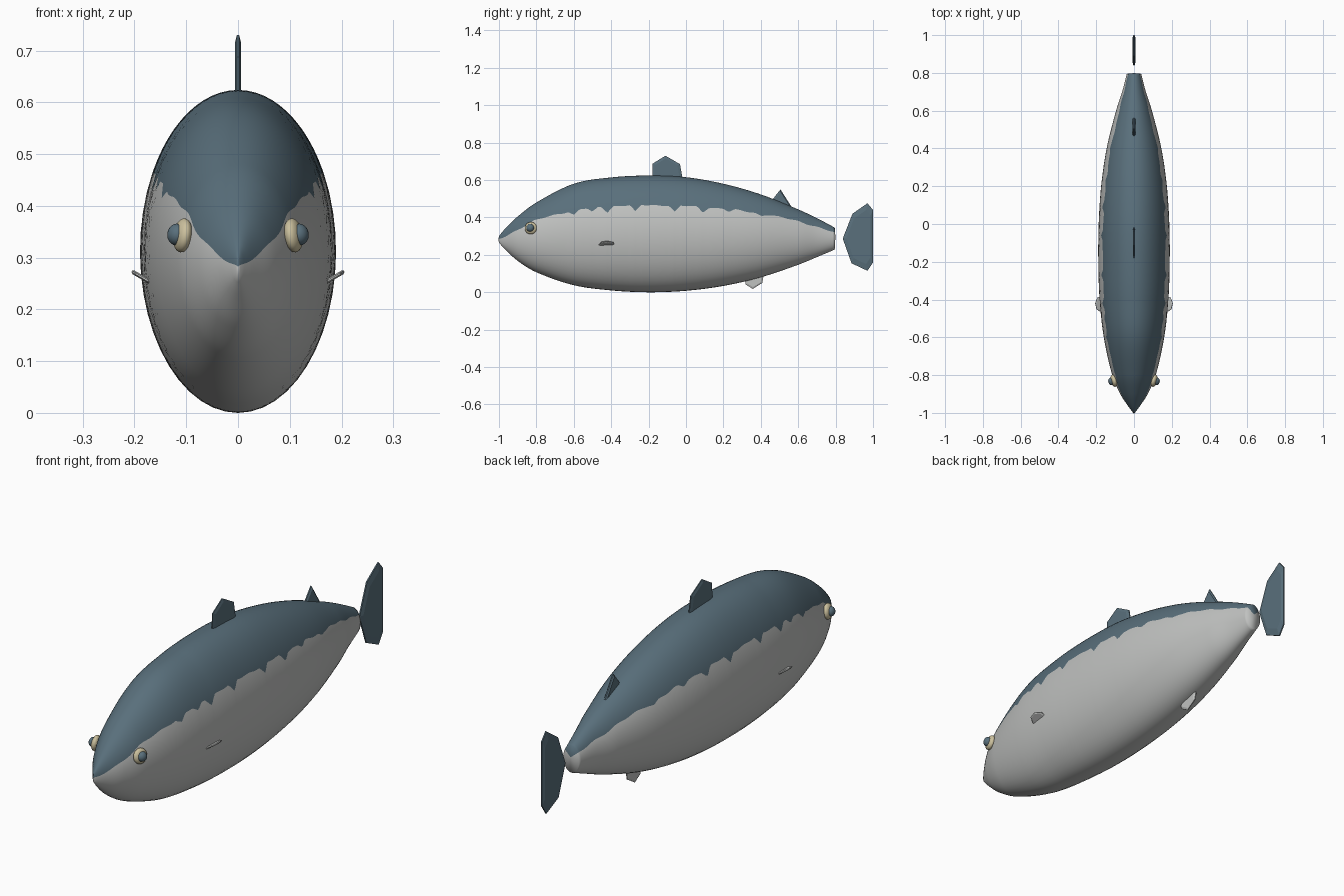
import bpy, bmesh
from math import sin, cos, asin, pi, radians
from mathutils import Matrix, Vector

default_cube = bpy.data.objects.get("Cube")
if default_cube:
    bpy.data.objects.remove(default_cube, do_unlink=True)


def make_material(name, colour):
    material = bpy.data.materials.new(name)
    material.use_nodes = True
    material.diffuse_color = (*colour, 1)
    shader = material.node_tree.nodes["Principled BSDF"]
    shader.inputs["Base Color"].default_value = (*colour, 1)
    shader.inputs["Roughness"].default_value = 0.6
    return material


slate_blue = make_material("slate blue", (0.1, 0.16, 0.2))
pale_grey = make_material("pale grey", (0.53, 0.54, 0.53))
cream = make_material("cream", (0.6, 0.53, 0.34))


def finish(name, bm, materials, smooth=False):
    bmesh.ops.recalc_face_normals(bm, faces=bm.faces)
    mesh = bpy.data.meshes.new(name)
    bm.to_mesh(mesh)
    bm.free()
    for material in materials:
        mesh.materials.append(material)
    for face in mesh.polygons:
        face.use_smooth = smooth
    part = bpy.data.objects.new(name, mesh)
    bpy.context.scene.collection.objects.link(part)
    return part


# Body stations: y, top, bottom, half width, height of the colour line
STATIONS = [
    (-1, 0.3, 0.265, 0.004, 0.285),
    (-0.97, 0.337, 0.232, 0.027, 0.298),
    (-0.9, 0.405, 0.168, 0.073, 0.335),
    (-0.8, 0.48, 0.107, 0.115, 0.385),
    (-0.6, 0.58, 0.038, 0.16, 0.437),
    (-0.4, 0.614, 0.01, 0.182, 0.46),
    (-0.2, 0.624, 0, 0.189, 0.466),
    (0, 0.615, 0.008, 0.187, 0.46),
    (0.2, 0.58, 0.034, 0.174, 0.447),
    (0.4, 0.523, 0.08, 0.145, 0.42),
    (0.6, 0.443, 0.147, 0.095, 0.38),
    (0.7, 0.396, 0.188, 0.063, 0.35),
    (0.795, 0.346, 0.228, 0.038, 0.318),
]


def slope(i, k):
    a, b = STATIONS[max(i - 1, 0)], STATIONS[min(i + 1, len(STATIONS) - 1)]
    return (b[k] - a[k]) / (b[0] - a[0])


def section(y):
    """Smooth interpolation between body stations."""
    i = max(j for j in range(len(STATIONS) - 1) if STATIONS[j][0] <= y + 1e-6)
    a, b = STATIONS[i], STATIONS[i + 1]
    d = b[0] - a[0]
    t = (y - a[0]) / d
    return [a[k] * (1 + 2 * t) * (1 - t) ** 2 + b[k] * t * t * (3 - 2 * t)
            + d * (slope(i, k) * t * (1 - t) ** 2 - slope(i + 1, k) * t * t * (1 - t))
            for k in range(1, 5)]


# Short points hanging from the colour line: y, depth
DRIPS = [(-0.6, 0.025), (-0.5, 0.025), (-0.42, 0.03), (-0.27, 0.038),
         (-0.06, 0.035), (0.09, 0.028), (0.23, 0.015), (0.4, 0.01)]

# Body: loft with one vertex row running along the colour line
RINGS, UPPER, LOWER = 170, 24, 32
bm = bmesh.new()
rings = []
for r in range(RINGS + 1):
    y = -1 + 1.795 * r / RINGS
    top, bottom, width, line = section(y)
    line += 0.005 * sin(41 * y) * sin(17 * y)
    for at, depth in DRIPS:
        line -= depth * max(0, 1 - abs(y - at) / 0.03)
    middle, half = (top + bottom) / 2, (top - bottom) / 2
    split = asin(max(-0.95, min(0.95, (line - middle) / half)))
    angles = [split + (pi - 2 * split) * j / UPPER for j in range(UPPER)]
    angles += [pi - split + (pi + 2 * split) * j / LOWER for j in range(LOWER)]
    rings.append([bm.verts.new((width * cos(a), y, middle + half * sin(a))) for a in angles])
count = UPPER + LOWER
for a, b in zip(rings, rings[1:]):
    for j in range(count):
        n = (j + 1) % count
        bm.faces.new((a[j], a[n], b[n], b[j])).material_index = 0 if j < UPPER else 1
# Rounded ends, coloured by the same rows
for ring, bulge in ((rings[0], -0.003), (rings[-1], 0.004)):
    centre = sum((v.co for v in ring), Vector()) / count
    tip = bm.verts.new(centre + Vector((0, bulge, 0)))
    for j in range(count):
        face = bm.faces.new((ring[j], ring[(j + 1) % count], tip))
        face.material_index = 0 if j < UPPER else 1
finish("body", bm, [slate_blue, pale_grey], smooth=True)


def make_fin(name, outline, thickness, material, matrix=Matrix()):
    """Plate in the y-z plane, thick in the middle and thin at its rim."""
    bm = bmesh.new()
    points = [Vector((0, y, z)) for y, z in outline]
    centre = sum(points, Vector()) / len(points)
    loops = []
    for scale, x in ((0.8, -1), (1, -0.35), (1, 0.35), (0.8, 1)):
        loops.append([bm.verts.new(centre + (p - centre) * scale
                                   + Vector((x * thickness, 0, 0))) for p in points])
    for a, b in zip(loops, loops[1:]):
        for j in range(len(points)):
            n = (j + 1) % len(points)
            bm.faces.new((a[j], a[n], b[n], b[j]))
    bm.faces.new(loops[0])
    bm.faces.new(loops[-1])
    bm.transform(matrix)
    return finish(name, bm, [material])


# Fins along the middle
make_fin("front_dorsal_fin", [(-0.18, 0.59), (-0.178, 0.688), (-0.11, 0.73),
                              (-0.032, 0.685), (-0.015, 0.59)], 0.006, slate_blue)
make_fin("rear_dorsal_fin", [(0.45, 0.48), (0.505, 0.55), (0.575, 0.44)], 0.007, slate_blue)
make_fin("belly_fin", [(0.312, 0.1), (0.318, 0.042), (0.357, 0.018),
                       (0.408, 0.05), (0.42, 0.12)], 0.006, pale_grey)
make_fin("tail_fin", [(0.838, 0.287), (0.89, 0.42), (0.97, 0.476), (1, 0.44),
                      (1, 0.16), (0.97, 0.115), (0.885, 0.155)], 0.008, slate_blue)

# Paired side fins and eyes
for side, label in ((1, "left"), (-1, "right")):
    tilt = (Matrix.Translation((side * 0.175, -0.425, 0.256))
            @ Matrix.Rotation(side * radians(60), 4, "Y"))
    make_fin(label + "_side_fin", [(-0.045, -0.01), (-0.028, 0.026), (0.005, 0.035),
                                   (0.036, 0.022), (0.045, -0.01)], 0.004, pale_grey, tilt)

    turn = (Matrix.Translation((side * 0.107, -0.83, 0.343))
            @ Matrix.Rotation(side * radians(-14), 4, "Z")
            @ Matrix.Rotation(side * radians(-8), 4, "Y"))
    for part, offset, depth, radius, material in (
            ("eye", 0, 0.017, 0.033, cream), ("pupil", 0.012, 0.018, 0.021, slate_blue)):
        bm = bmesh.new()
        bmesh.ops.create_uvsphere(bm, u_segments=24, v_segments=14, radius=1)
        bm.transform(turn @ Matrix.Translation((side * offset, 0, 0))
                     @ Matrix.Diagonal((depth, radius, radius, 1)))
        finish(label + "_" + part, bm, [material], smooth=True)
